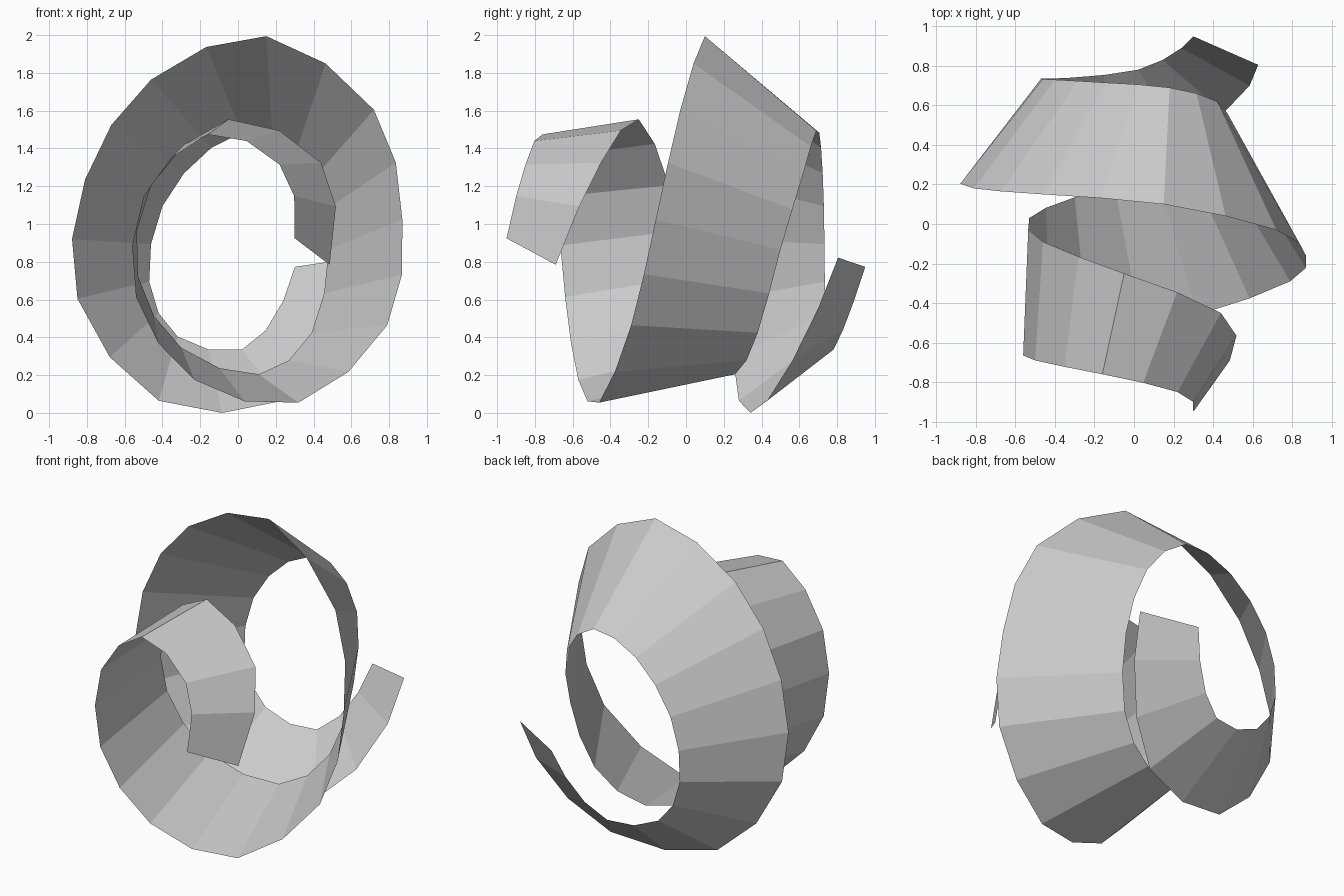
import bpy
from mathutils import Vector

# Key cross-sections of the coiled strip: front-edge xyz, back-edge xyz
KEYS = [
    (0.30, -0.95, 0.93, 0.485, -0.69, 0.79),
    (0.22, -0.85, 1.32, 0.44, -0.45, 1.33),
    (-0.16, -0.76, 1.48, -0.05, -0.25, 1.56),
    (-0.50, -0.69, 1.15, -0.46, -0.09, 1.21),
    (-0.54, -0.64, 0.62, -0.53, 0.03, 0.73),
    (-0.23, -0.57, 0.18, -0.30, 0.135, 0.35),
    (0.32, -0.46, 0.06, 0.11, 0.26, 0.21),
    (0.79, -0.29, 0.47, 0.39, 0.38, 0.43),
    (0.87, -0.16, 1.03, 0.48, 0.50, 0.87),
    (0.72, -0.03, 1.61, 0.42, 0.62, 1.27),
    (0.15, 0.10, 2.00, 0.18, 0.69, 1.50),
    (-0.46, 0.15, 1.77, -0.14, 0.715, 1.41),
    (-0.81, 0.18, 1.24, -0.40, 0.73, 1.10),
    (-0.85, 0.23, 0.61, -0.47, 0.735, 0.70),
    (-0.42, 0.28, 0.07, -0.32, 0.74, 0.41),
    (0.24, 0.43, 0.07, 0.02, 0.78, 0.34),
    (0.585, 0.70, 0.56, 0.24, 0.89, 0.60),
    (0.585, 0.89, 1.11, 0.33, 1.01, 0.99),   # guide beyond the tail
]


def refine(pts):
    """Insert a smooth midpoint between each pair of points."""
    ext = ([3 * pts[0] - 3 * pts[1] + pts[2]] + pts
           + [3 * pts[-1] - 3 * pts[-2] + pts[-3]])
    out = []
    for i in range(1, len(ext) - 2):
        a, b, c, d = ext[i - 1:i + 3]
        out += [b, (b + c) * 0.5625 - (a + d) * 0.0625]
    return out


# Both edges, each ending halfway to the guide point
front_edge = refine([Vector(k[:3]) for k in KEYS])
back_edge = refine([Vector(k[3:]) for k in KEYS])
n = len(front_edge)

# Coiled strip: one flat-shaded band between the edges
faces = [(i, i + 1, n + i + 1, n + i) for i in range(n - 1)]
mesh = bpy.data.meshes.new("coiled_strip")
mesh.from_pydata(front_edge + back_edge, [], faces)
low = min(v.co.z for v in mesh.vertices)
for v in mesh.vertices:
    v.co.z -= low

grey = bpy.data.materials.new("light grey")
grey.diffuse_color = (0.6, 0.6, 0.6, 1)
mesh.materials.append(grey)
strip = bpy.data.objects.new("coiled_strip", mesh)
bpy.context.collection.objects.link(strip)
